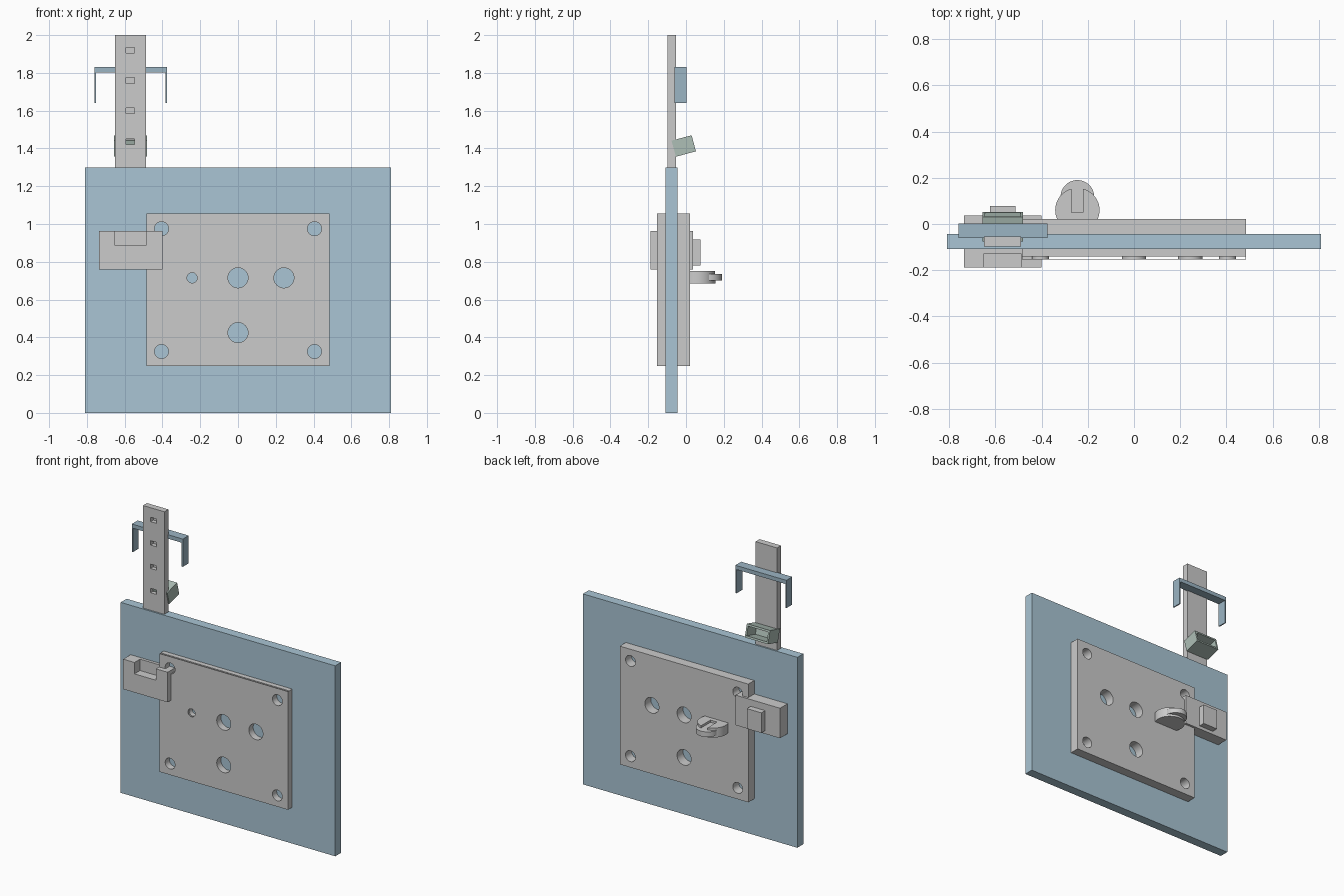
import bpy, bmesh, math
from mathutils import Matrix

if "Cube" in bpy.data.objects:
    bpy.data.objects.remove(bpy.data.objects["Cube"])


def material(name, rgb):
    m = bpy.data.materials.new(name)
    m.diffuse_color = (*rgb, 1)
    m.use_nodes = True
    m.node_tree.nodes["Principled BSDF"].inputs["Base Color"].default_value = m.diffuse_color
    return m


BLUE = material("blue_grey", (0.40, 0.56, 0.66))
STEEL = material("dark_blue_grey", (0.33, 0.46, 0.55))
GREEN = material("green_grey", (0.42, 0.52, 0.47))


def finish(name, bm, mat=None):
    me = bpy.data.meshes.new(name)
    bm.to_mesh(me)
    bm.free()
    ob = bpy.data.objects.new(name, me)
    bpy.context.collection.objects.link(ob)
    if mat:
        me.materials.append(mat)
    return ob


def boxes(name, specs, mat=None):
    """Each spec is (x0, x1, y0, y1, z0, z1)."""
    bm = bmesh.new()
    for x0, x1, y0, y1, z0, z1 in specs:
        m = Matrix.Translation(((x0 + x1) / 2, (y0 + y1) / 2, (z0 + z1) / 2)) @ \
            Matrix.Diagonal((x1 - x0, y1 - y0, z1 - z0, 1))
        bmesh.ops.create_cube(bm, size=1, matrix=m)
    return finish(name, bm, mat)


def cylinders(name, specs, y0, y1, caps=True):
    """Cylinders along y; each spec is (x, z, radius)."""
    bm = bmesh.new()
    for x, z, r in specs:
        m = Matrix.Translation((x, (y0 + y1) / 2, z)) @ Matrix.Rotation(math.pi / 2, 4, 'X')
        bmesh.ops.create_cone(bm, cap_ends=caps, segments=40, radius1=r, radius2=r,
                              depth=y1 - y0, matrix=m)
    return finish(name, bm)


def disc(name, x, y, r, z0, z1):
    bm = bmesh.new()
    bmesh.ops.create_cone(bm, cap_ends=True, segments=48, radius1=r, radius2=r, depth=z1 - z0,
                          matrix=Matrix.Translation((x, y, (z0 + z1) / 2)))
    return finish(name, bm)


def cut(ob, *cutters):
    for c in cutters:
        c.hide_render = True
        mod = ob.modifiers.new("cut", 'BOOLEAN')
        mod.operation, mod.solver, mod.object = 'DIFFERENCE', 'EXACT', c
        bpy.context.view_layer.objects.active = ob
        bpy.ops.object.modifier_apply(modifier=mod.name)
        bpy.data.objects.remove(c)


def smooth(ob):
    bpy.ops.object.select_all(action='DESELECT')
    ob.select_set(True)
    bpy.context.view_layer.objects.active = ob
    bpy.ops.object.shade_smooth_by_angle(angle=math.radians(30))


# Door panel
boxes("door_panel", [(-0.81, 0.81, -0.108, -0.044, 0, 1.30)], BLUE)

# Cover plates on both faces, with matching screw and spindle holes
holes = [(sx * 0.405, z, 0.037) for sx in (-1, 1) for z in (0.325, 0.975)]
holes += [(0, 0.715, 0.053), (0.243, 0.715, 0.053), (0, 0.425, 0.053)]
front = boxes("front_plate", [(-0.485, 0.485, -0.154, -0.108, 0.248, 1.055)])
cut(front, boxes("gap", [(-0.482, 0.482, -0.151, -0.141, 0.1, 1.2)]),
    cylinders("hole_cutter", holes + [(-0.243, 0.715, 0.027)], -0.3, -0.05))
smooth(front)
smooth(cylinders("front_hole_sleeves", holes, -0.152, -0.140, caps=False))
back = boxes("back_plate", [(-0.485, 0.485, -0.044, 0.021, 0.248, 1.055)])
cut(back, cylinders("hole_cutter", holes, -0.1, 0.1))
smooth(back)

# Latch blocks: notched front one, back one with raised pad
latch = boxes("front_latch_block", [(-0.735, -0.40, -0.188, -0.108, 0.758, 0.963)])
cut(latch, boxes("notch", [(-0.65, -0.488, -0.3, -0.128, 0.885, 1.1)]))
boxes("back_latch_block", [(-0.735, -0.40, -0.044, 0.036, 0.758, 0.963)])
boxes("back_latch_pad", [(-0.623, -0.513, 0.036, 0.077, 0.78, 0.917)])

# Upright bar with blind slots in its front
bar = boxes("upright_bar", [(-0.65, -0.488, -0.097, -0.054, 1.30, 2.0)])
cut(bar, boxes("slots", [(-0.592, -0.547, -0.2, -0.068, z - 0.015, z + 0.015)
                         for z in (1.435, 1.60, 1.76, 1.92)]))

# U-shaped bracket behind the bar
bracket = boxes("u_bracket", [(-0.76, -0.375, -0.06, 0.003, 1.64, 1.83)], STEEL)
cut(bracket, boxes("inside", [(-0.752, -0.383, -0.2, 0.2, 1.5, 1.803)]))

# Tilted open cup
cup = boxes("tilted_cup", [(-0.0875, 0.0875, -0.055, 0.055, -0.044, 0.044)], GREEN)
cut(cup, boxes("cavity", [(-0.076, 0.076, -0.043, 0.2, -0.031, 0.031)]))
cup.data.transform(Matrix.Translation((-0.568, -0.012, 1.413)) @
                   Matrix.Rotation(math.radians(15), 4, 'X'))

# Thumb turn: rounded body with a groove, and a smaller disc set in its rim
body = disc("thumb_turn", -0.245, 0.06, 0.096, 0.685, 0.75)
cut(body, boxes("trim", [(-0.5, 0, -0.2, 0.021, 0.6, 0.9)]),
    boxes("groove", [(-0.270, -0.220, 0.05, 0.3, 0.735, 0.9)]))
smooth(body)
smooth(disc("thumb_turn_tongue", -0.245, 0.117, 0.073, 0.70, 0.735))
